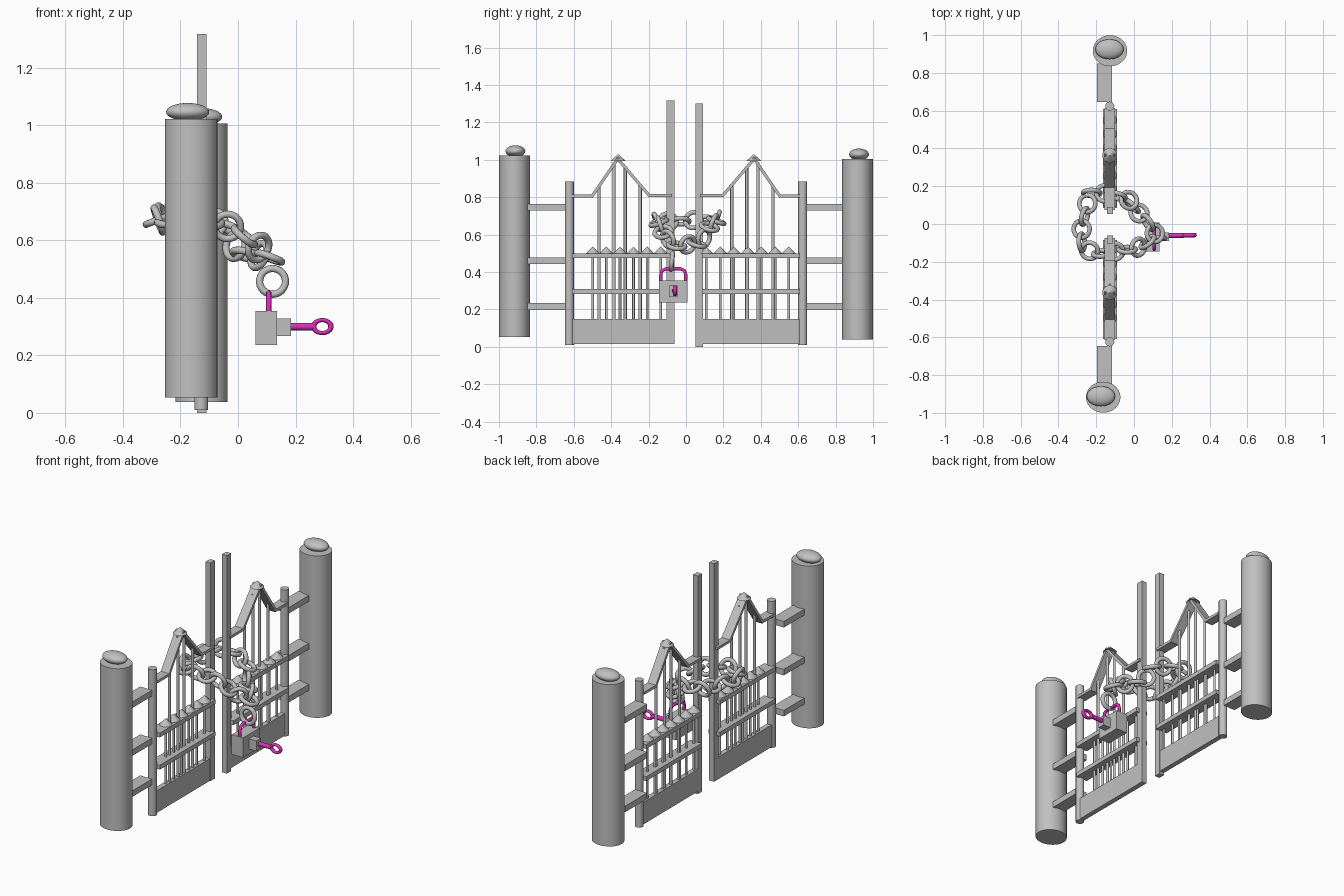
import bpy, math
from mathutils import Vector, Matrix

if "Cube" in bpy.data.objects:
    bpy.data.objects.remove(bpy.data.objects["Cube"])

def material(name, rgb):
    m = bpy.data.materials.new(name)
    m.diffuse_color = (*rgb, 1)
    m.use_nodes = True
    m.node_tree.nodes["Principled BSDF"].inputs["Base Color"].default_value = m.diffuse_color
    return m

GREY = material("iron_grey", (0.53, 0.53, 0.53))
PINK = material("magenta", (0.72, 0.03, 0.47))

def finish(name, mat=GREY, smooth=True):
    o = bpy.context.object
    o.name = name
    o.data.materials.append(mat)
    if smooth:
        bpy.ops.object.shade_smooth_by_angle(angle=math.radians(40))
    return o

def box(name, x, y, z):
    """Box from (min, max) pairs."""
    c = [(a + b) / 2 for a, b in (x, y, z)]
    bpy.ops.mesh.primitive_cube_add(size=1, location=c)
    bpy.context.object.scale = [b - a for a, b in (x, y, z)]
    return finish(name, smooth=False)

def rod(name, a, b, r, mat=GREY, sides=16):
    a, b = Vector(a), Vector(b)
    bpy.ops.mesh.primitive_cylinder_add(vertices=sides, radius=r, depth=(b - a).length, location=(a + b) / 2)
    bpy.context.object.rotation_euler = (b - a).to_track_quat('Z', 'Y').to_euler()
    return finish(name, mat)

def cone(name, loc, r, h, sides):
    bpy.ops.mesh.primitive_cone_add(vertices=sides, radius1=r, depth=h, location=loc)
    return finish(name, smooth=False)

def strip(name, p, q):
    """Flat bar in the gate plane between two (y, z) points."""
    d = Vector((0, q[0] - p[0], q[1] - p[1]))
    bpy.ops.mesh.primitive_cube_add(size=1, location=(GX, (p[0] + q[0]) / 2, (p[1] + q[1]) / 2))
    o = bpy.context.object
    o.scale = (0.055, d.length + 0.01, 0.016)
    o.rotation_euler.x = math.atan2(d.z, d.y)
    return finish(name, smooth=False)

GX = -0.128   # gate plane

# Pillars with oval caps: centre, bottom, top, cap centre
for side, (px, py, z0, z1, cx, cy) in {"left": (-0.163, -0.917, 0.053, 1.022, -0.175, -0.912),
                                       "right": (-0.127, 0.917, 0.038, 1.005, -0.13, 0.925)}.items():
    o = rod(side + "_pillar", (px, py, z0), (px, py, z1), 1, sides=40)
    o.scale.x, o.scale.y = 0.091, 0.082
    bpy.ops.mesh.primitive_uv_sphere_add(segments=32, ring_count=16, location=(cx, cy, z1 + 0.024))
    bpy.context.object.scale = (0.075, 0.053, 0.031)
    finish(side + "_pillar_cap")

# Two gate leaves
for s, side in ((-1, "left"), (1, "right")):
    def span(a, b):
        return tuple(sorted((s * a, s * b)))
    # hinge bars, outer post, tall inner post
    for z in (0.215, 0.46, 0.746):
        box(side + "_hinge_bar", (-0.195, -0.116), span(0.645, 0.85), (z - 0.018, z + 0.018))
    rod(side + "_outer_post", (GX, s * 0.624, 0.01), (GX, s * 0.624, 0.885), 0.024)
    inner = (-0.103, -0.062) if s < 0 else (0.052, 0.091)
    base = 0.015 if s < 0 else 0.0
    box(side + "_inner_post", (-0.142, -0.11), inner, (base, base + 1.302))
    # kick panel and rails
    box(side + "_bottom_panel", (-0.143, -0.113), span(0.08, 0.61), (0.016, 0.148))
    for z in (0.295, 0.487):
        box(side + "_rail", (-0.165, -0.09), span(0.085, 0.61), (z - 0.013, z + 0.013))
    # short bars with spikes
    ys = [-0.498 + 0.0725 * i for i in range(6)] if s < 0 else [0.109 + 0.0735 * i for i in range(7)]
    for y in ys:
        rod(side + "_short_bar", (GX, y, 0.14), (GX, y, 0.49), 0.007, sides=10)
        cone(side + "_spike", (GX, y, 0.517), 0.038, 0.038, 10)
    # peaked top frame
    crest = [(0.61, 0.805), (0.502, 0.805), (0.365, 1.005), (0.196, 0.808), (0.08, 0.808)]
    crest = [(s * y, z) for y, z in crest]
    for p, q in zip(crest, crest[1:]):
        strip(side + "_top_frame", p, q)
    cone(side + "_peak_tip", (GX, s * 0.363, 1.012), 0.04, 0.036, 10)
    # tall bars reaching the frame
    for y, top in ((0.465, 0.86), (0.385, 0.985), (0.325, 0.965), (0.245, 0.865)):
        rod(side + "_tall_bar", (GX, s * y, 0.02), (GX, s * y, top), 0.0085, sides=10)

# Chain loop round the two inner posts
def link(loc, tangent, roll):
    t = Vector(tangent).normalized()
    q = t.to_track_quat('X', 'Z').to_matrix() @ Matrix.Rotation(roll, 3, 'X')
    bpy.ops.mesh.primitive_torus_add(location=loc, rotation=q.to_euler(), major_segments=28,
                                     minor_segments=10, major_radius=0.045, minor_radius=0.0125)
    finish("chain_link")

path = [Vector(p) for p in (
    (0.11, -0.05, 0.54), (0.06, 0.03, 0.55), (0.0, 0.08, 0.55), (-0.025, 0.125, 0.64),
    (-0.12, 0.16, 0.67), (-0.235, 0.165, 0.68), (-0.255, 0.07, 0.68), (-0.28, -0.04, 0.67),
    (-0.275, -0.12, 0.67), (-0.2, -0.16, 0.67), (-0.06, -0.14, 0.66), (0.0, -0.13, 0.63),
    (0.06, -0.11, 0.585))]
segs = [(a, b) for a, b in zip(path, path[1:] + path[:1])]
total = sum((b - a).length for a, b in segs)
count = 18
for i in range(count):
    d = total * i / count
    for a, b in segs:
        if d <= (b - a).length:
            link(a.lerp(b, d / (b - a).length), b - a, math.radians(20 + 90 * (i % 2)))
            break
        d -= (b - a).length
# hanging link that carries the padlock
link((0.12, -0.075, 0.457), (0.15, 0.1, 1), math.radians(55))

# Padlock: body, shackle, key barrel
LY = -0.068
box("padlock_body", (0.06, 0.135), (LY - 0.077, LY + 0.077), (0.236, 0.354))
cu = bpy.data.curves.new("shackle", 'CURVE')
cu.dimensions = '3D'
cu.bevel_depth, cu.bevel_resolution = 0.009, 3
sp = cu.splines.new('POLY')
pts = [(-0.067, 0.34), (-0.067, 0.385), (-0.06, 0.407), (-0.04, 0.417),
       (0.04, 0.417), (0.06, 0.407), (0.067, 0.385), (0.067, 0.34)]
sp.points.add(len(pts) - 1)
for p, (y, z) in zip(sp.points, pts):
    p.co = (0.107, LY + y, z, 1)
cu.materials.append(PINK)
bpy.context.collection.objects.link(bpy.data.objects.new("padlock_shackle", cu))
box("key_barrel", (0.13, 0.184), (LY - 0.022, LY + 0.022), (0.267, 0.328))

# Key: shaft and ring handle
rod("key_shaft", (0.16, LY + 0.006, 0.3), (0.262, LY + 0.008, 0.3), 0.013, PINK)
bpy.ops.mesh.primitive_torus_add(location=(0.293, LY + 0.009, 0.3), rotation=(math.pi / 2, 0, 0),
                                 major_segments=32, minor_segments=12, major_radius=0.03, minor_radius=0.0095)
bpy.context.object.scale = (1.0, 0.75, 1.2)
finish("key_ring", PINK)
